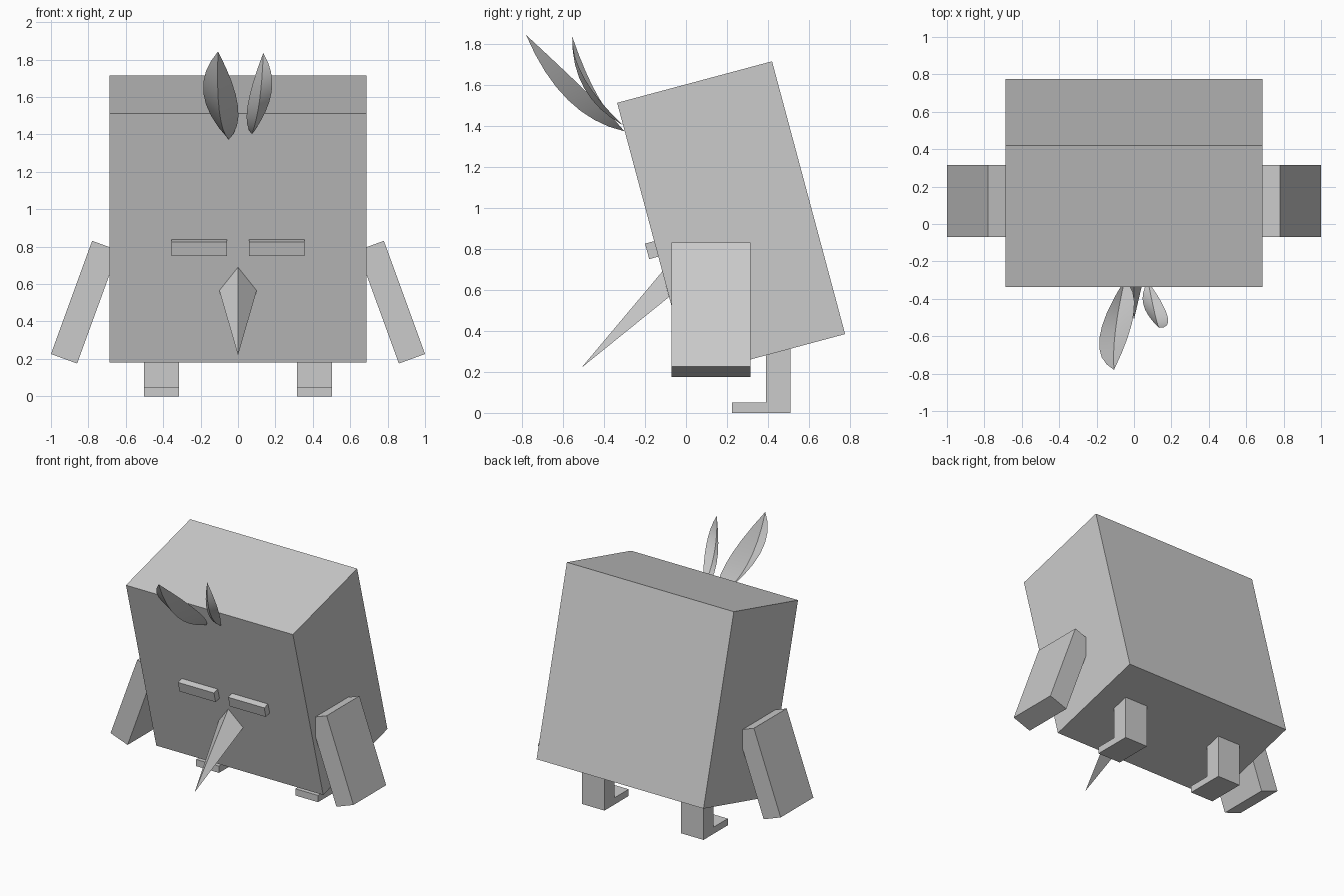
import bpy, bmesh, math
from mathutils import Vector, Matrix

cube = bpy.data.objects.get("Cube")
if cube:
    bpy.data.objects.remove(cube, do_unlink=True)

grey = bpy.data.materials.new("plain_grey")
grey.use_nodes = True
colour = (0.6, 0.6, 0.6, 1)
grey.diffuse_color = colour
grey.node_tree.nodes["Principled BSDF"].inputs["Base Color"].default_value = colour


def add_object(name, bm):
    mesh = bpy.data.meshes.new(name)
    bm.to_mesh(mesh)
    bm.free()
    mesh.materials.append(grey)
    obj = bpy.data.objects.new(name, mesh)
    bpy.context.collection.objects.link(obj)
    return obj


def box(name, size, centre, axis="X", degrees=0):
    bm = bmesh.new()
    turn = Matrix.Rotation(math.radians(degrees), 4, axis)
    bmesh.ops.create_cube(bm, size=1, matrix=Matrix.Translation(centre) @ turn @ Matrix.Diagonal((*size, 1)))
    return add_object(name, bm)


def leg(name, x, width, profile):
    # Extrude the side profile across the leg
    bm = bmesh.new()
    face = bm.faces.new([bm.verts.new((x - width / 2, y, z)) for y, z in profile])
    new = bmesh.ops.extrude_face_region(bm, geom=[face])["geom"]
    bmesh.ops.translate(bm, vec=(width, 0, 0), verts=[v for v in new if isinstance(v, bmesh.types.BMVert)])
    bmesh.ops.recalc_face_normals(bm, faces=bm.faces)
    return add_object(name, bm)


def feather(name, base, tip, right, rib, left, steps=8):
    # Folded leaf: two curved blades meeting along a central rib
    base, tip = Vector(base), Vector(tip)
    bm = bmesh.new()
    start, end = bm.verts.new(base), bm.verts.new(tip)
    rails = []
    for middle in (right, rib, left):
        control = 2 * Vector(middle) - (base + tip) / 2
        rail = [start]
        for i in range(1, steps):
            t = i / steps
            rail.append(bm.verts.new(base * (1 - t) ** 2 + control * 2 * t * (1 - t) + tip * t * t))
        rails.append(rail + [end])
    for a, b in zip(rails, rails[1:]):
        for i in range(steps):
            corners = dict.fromkeys((a[i], a[i + 1], b[i + 1], b[i]))
            bm.faces.new(list(corners))
    bmesh.ops.recalc_face_normals(bm, faces=bm.faces)
    obj = add_object(name, bm)
    bpy.ops.object.select_all(action="DESELECT")
    obj.select_set(True)
    bpy.context.view_layer.objects.active = obj
    bpy.ops.object.shade_smooth_by_angle(angle=math.radians(25))


# Leaning block body
box("body", (1.375, 0.782, 1.377), (0, 0.22, 0.948), "X", 15)

# Paired arms, legs and eyes
foot_profile = [(0.225, 0), (0.51, 0), (0.51, 0.42), (0.39, 0.42), (0.39, 0.05), (0.225, 0.05)]
for side, s in (("left", 1), ("right", -1)):
    box(side + "_arm", (0.149, 0.385, 0.644), (s * 0.82, 0.122, 0.503), "Y", -s * 20)
    leg(side + "_leg", s * 0.408, 0.187, foot_profile)
    box(side + "_eye", (0.297, 0.08, 0.078), (s * 0.207, -0.151, 0.798), "X", 15)

# Beak: ridged top and flat underside
bm = bmesh.new()
tip, top, lt, rt = [bm.verts.new(p) for p in
                    ((0, -0.51, 0.22), (0, -0.115, 0.69), (0.1, -0.083, 0.565), (-0.1, -0.083, 0.565))]
for tri in ((tip, lt, top), (tip, top, rt), (tip, rt, lt), (top, lt, rt)):
    bm.faces.new(tri)
bmesh.ops.recalc_face_normals(bm, faces=bm.faces)
add_object("beak", bm)

# Crest feathers
feather("large_feather", (-0.05, -0.3, 1.373), (-0.107, -0.78, 1.843),
        (0, -0.47, 1.55), (-0.1, -0.575, 1.525), (-0.185, -0.61, 1.62))
feather("small_feather", (0.075, -0.307, 1.402), (0.135, -0.555, 1.835),
        (0.18, -0.495, 1.63), (0.115, -0.495, 1.58), (0.05, -0.43, 1.545))
